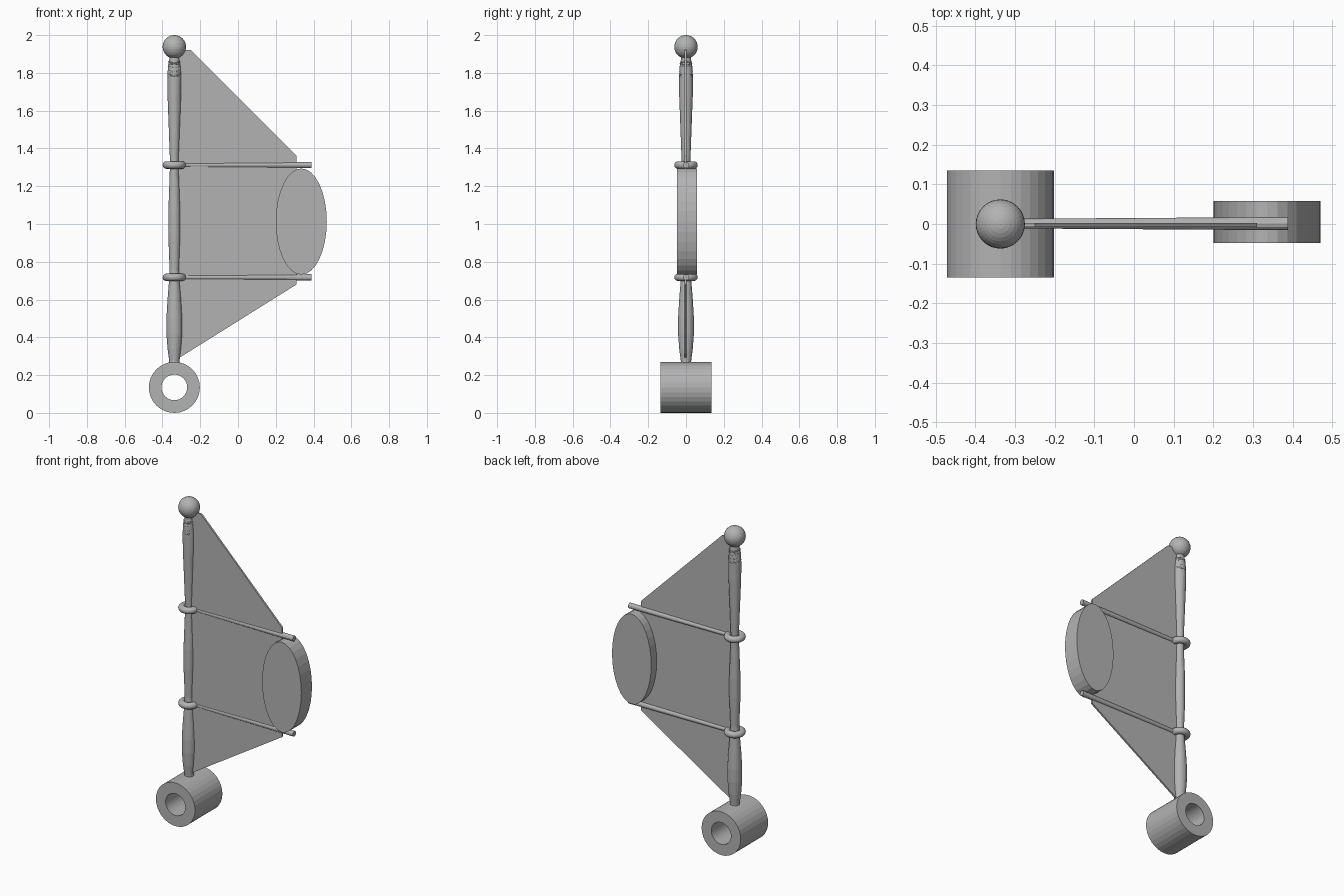
import bpy, bmesh, math
from mathutils import Matrix

if "Cube" in bpy.data.objects:
    bpy.data.objects.remove(bpy.data.objects["Cube"])

grey = bpy.data.materials.new("plain_grey")
grey.diffuse_color = (0.45, 0.45, 0.45, 1)
grey.use_nodes = True
grey.node_tree.nodes["Principled BSDF"].inputs["Base Color"].default_value = grey.diffuse_color
PX = -0.337  # mast axis


def make(name, bm):
    bmesh.ops.recalc_face_normals(bm, faces=bm.faces)
    me = bpy.data.meshes.new(name)
    bm.to_mesh(me)
    bm.free()
    me.materials.append(grey)
    ob = bpy.data.objects.new(name, me)
    bpy.context.collection.objects.link(ob)
    return ob


def lathe(name, profile, sides, matrix, closed=False):
    """Spin (radius, height) points about local z."""
    bm = bmesh.new()
    rings = [[bm.verts.new((r * math.cos(2 * math.pi * i / sides),
                            r * math.sin(2 * math.pi * i / sides), z))
              for i in range(sides)] for r, z in profile]
    pairs = list(zip(rings, rings[1:]))
    if closed:
        pairs.append((rings[-1], rings[0]))
    for a, b in pairs:
        for i in range(sides):
            j = (i + 1) % sides
            bm.faces.new((a[i], a[j], b[j], b[i]))
    if not closed:
        bm.faces.new(rings[0])
        bm.faces.new(rings[-1])
    bmesh.ops.transform(bm, matrix=matrix, verts=bm.verts)
    return make(name, bm)


def torus(name, major, minor, matrix, sides=32, seg=12):
    prof = [(major + minor * math.cos(2 * math.pi * k / seg),
             minor * math.sin(2 * math.pi * k / seg)) for k in range(seg)]
    ob = lathe(name, prof, sides, matrix, True)
    ob.data.shade_smooth()
    return ob


T = Matrix.Translation
along_y = Matrix.Rotation(math.radians(90), 4, 'X')
along_x = Matrix.Rotation(math.radians(90), 4, 'Y')

# Hollow tube at the foot
lathe("foot_tube", [(0.135, -0.135), (0.135, 0.135), (0.068, 0.135), (0.068, -0.135)],
      32, T((PX, 0, 0.135)) @ along_y, True)

# Turned mast
lathe("mast", [(0.027, 0.262), (0.028, 0.28), (0.036, 0.34), (0.042, 0.42), (0.042, 0.50),
               (0.036, 0.60), (0.028, 0.70), (0.025, 0.76), (0.032, 0.94), (0.032, 1.06),
               (0.025, 1.25), (0.023, 1.33), (0.030, 1.52), (0.036, 1.68), (0.037, 1.77),
               (0.034, 1.83), (0.027, 1.87), (0.026, 1.90)], 24, T((PX, 0, 0)))

# Crossed cord binding near the mast top
for k in range(4):
    for s in (-1, 1):
        torus("cord_binding", 0.034 - 0.0015 * k, 0.004,
              T((PX, 0, 1.785 + 0.022 * k)) @ Matrix.Rotation(s * 0.25, 4, 'Y'), 20, 6)

# Ball finial
bm = bmesh.new()
bmesh.ops.create_uvsphere(bm, u_segments=32, v_segments=16, radius=0.062,
                          matrix=T((PX, 0, 1.938)))
make("ball_finial", bm)

# Spars with rings around the mast
for z in (0.718, 1.312):
    torus("spar_ring", 0.042, 0.020, T((PX, 0, z)))
    lathe("spar", [(0.012, 0), (0.0165, 0.725)], 12, T((PX, 0.001, z)) @ along_x)

# Thin sail
bm = bmesh.new()
outline = [(-0.337, 0.285), (-0.305, 0.295), (0.31, 0.68), (0.31, 1.36), (-0.25, 1.92), (-0.337, 1.92)]
f = bm.faces.new([bm.verts.new((x, -0.008, z)) for x, z in outline])
ext = bmesh.ops.extrude_face_region(bm, geom=[f])
bmesh.ops.translate(bm, vec=(0, 0.011, 0),
                    verts=[v for v in ext["geom"] if isinstance(v, bmesh.types.BMVert)])
make("sail", bm)

# Oval disc at the sail edge
lathe("oval_disc", [(1, -0.0525), (1, 0.0525)], 32,
      T((0.335, 0.005, 1.013)) @ Matrix.Diagonal((0.135, 1, 0.281, 1)) @ along_y)
